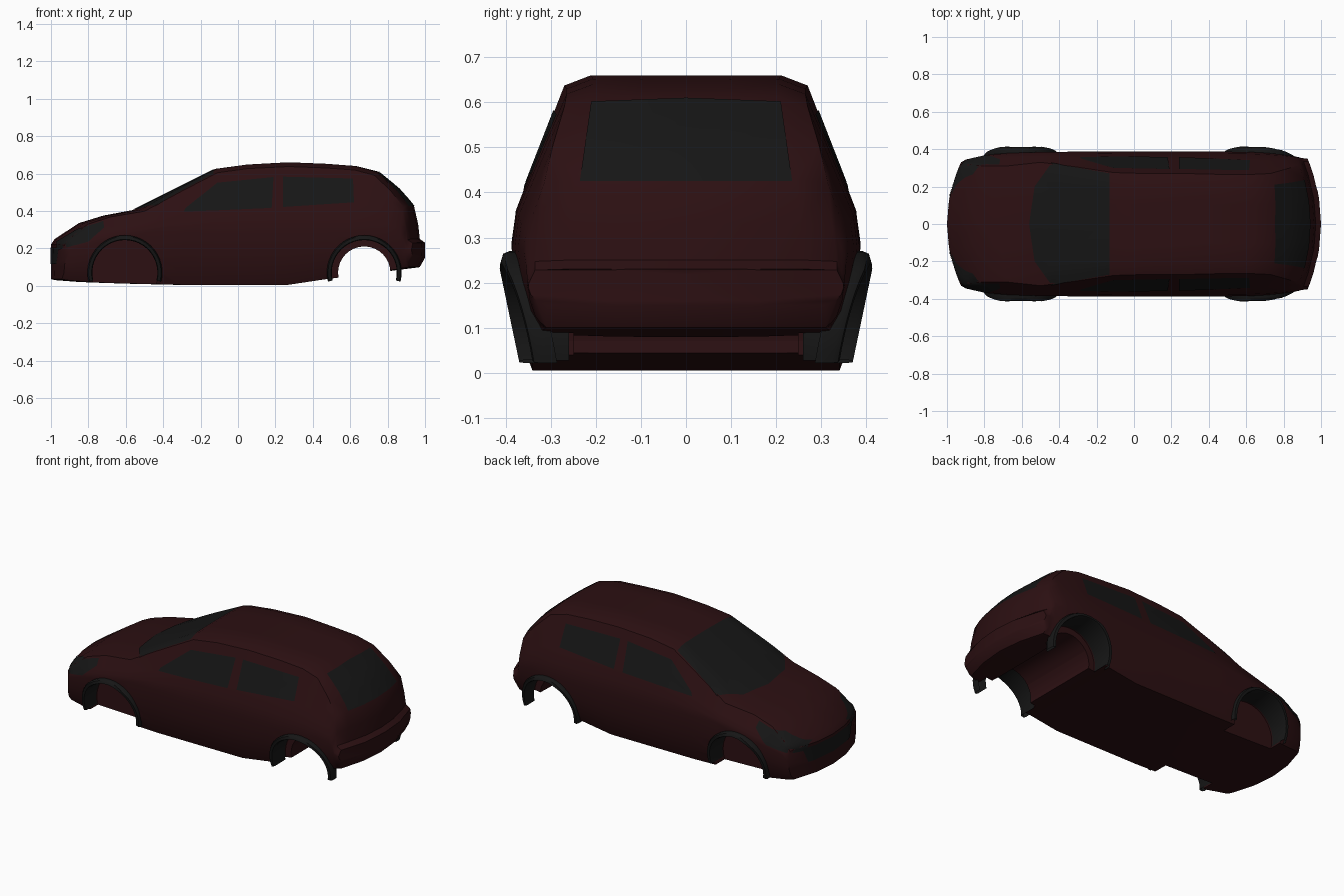
import bpy, bmesh
from math import sin, cos, radians
from mathutils import Vector
from mathutils.bvhtree import BVHTree

if "Cube" in bpy.data.objects:
    bpy.data.objects.remove(bpy.data.objects["Cube"])


def material(name, rgb):
    m = bpy.data.materials.new(name)
    m.diffuse_color = (*rgb, 1)
    m.use_nodes = True
    m.node_tree.nodes["Principled BSDF"].inputs["Base Color"].default_value = m.diffuse_color
    return m


PAINT = material("dark_red_paint", (0.025, 0.005, 0.006))
DARK = material("dark_trim", (0.008, 0.008, 0.008))


def finish(name, bm, mat, angle=40):
    bmesh.ops.remove_doubles(bm, verts=bm.verts, dist=0.0004)
    bmesh.ops.recalc_face_normals(bm, faces=bm.faces)
    me = bpy.data.meshes.new(name)
    bm.to_mesh(me)
    bm.free()
    ob = bpy.data.objects.new(name, me)
    bpy.context.collection.objects.link(ob)
    me.materials.append(mat)
    smooth(ob, angle)
    return ob


def smooth(ob, angle=40):
    bpy.ops.object.select_all(action='DESELECT')
    ob.select_set(True)
    bpy.context.view_layer.objects.active = ob
    bpy.ops.object.shade_smooth_by_angle(angle=radians(angle))


def grid(bm, rows):
    # quads between successive rows of points
    vs = [[bm.verts.new(p) for p in r] for r in rows]
    for a, b in zip(vs, vs[1:]):
        for i in range(len(a) - 1):
            bm.faces.new((a[i], a[i + 1], b[i + 1], b[i]))


# Body cross-sections: x, floor z, top z, shoulder z, half width, roof half width, bow
STATIONS = [
    (-1.00, .035, .22, .15, .33, .32, .10),
    (-.98, .03, .25, .19, .345, .32, .10),
    (-.85, .02, .335, .23, .37, .31, .07),
    (-.72, .015, .375, .26, .38, .31, .06),
    (-.56, .01, .405, .29, .385, .33, .08),
    (-.34, .005, .515, .29, .387, .305, .05),
    (-.12, .005, .625, .28, .387, .275, .02),
    (.05, .005, .648, .28, .387, .27, 0),
    (.27, .005, .66, .28, .387, .27, 0),
    (.47, .035, .652, .28, .387, .265, 0),
    (.63, .055, .64, .28, .385, .265, -.01),
    (.75, .07, .61, .28, .38, .27, -.04),
    (.86, .085, .52, .28, .372, .295, -.07),
    (.94, .095, .43, .27, .36, .315, -.08),
    (.963, .098, .33, .24, .355, .325, -.085),
    (.972, .10, .25, .20, .352, .335, -.085),
    (1.00, .15, .23, .19, .35, .335, -.085),
]


def section(s):
    x, zb, zt, zs, w, wr, bow = s
    h, u = zs - zb, zt - zs
    pts = [(0, zb), (.44 * w, zb), (.88 * w, zb), (.95 * w, zb + .25 * h),
           (.985 * w, zb + .6 * h), (w, zs)]
    pts += [(wr + (w - wr) * k, zs + f * u)
            for k, f in ((.92, .21), (.62, .45), (.29, .71), (0, .94))]
    pts += [(.78 * wr, zt), (.39 * wr, zt), (0, zt)]
    return [(y, z, x, bow) for y, z in pts]


def place(p, side, t=1):
    y, z, x, bow = p
    y *= t
    return (x + bow * (y / .38) ** 2, side * y, z)


bm = bmesh.new()
for side in (1, -1):
    secs = [section(s) for s in STATIONS]
    grid(bm, [[place(p, side) for p in s] for s in secs])
    for s in (secs[0], secs[-1]):
        grid(bm, [[place(p, side, t) for t in (0, .5, 1)] for p in s[2:11]])
body = finish("body", bm, PAINT)

# Surface used to lay the glass and trim on the body
bm = bmesh.new()
bm.from_mesh(body.data)
surface = BVHTree.FromBMesh(bm)
bm.free()


def lerp_line(pts, t):
    f = t * (len(pts) - 1)
    i = min(int(f), len(pts) - 2)
    return Vector(pts[i]).lerp(Vector(pts[i + 1]), f - i)


def panel(name, low, high, axis, sign, n=12, m=6, offset=.003):
    # panel between two 2D edges, projected onto the body along an axis
    bm = bmesh.new()
    rows = []
    for j in range(m + 1):
        row = []
        for i in range(n + 1):
            q = lerp_line(low, i / n).lerp(lerp_line(high, i / n), j / m)
            o = list(q)
            o.insert(axis, 2 * sign)
            d = Vector((0, 0, 0))
            d[axis] = -sign
            hit, normal, _, _ = surface.ray_cast(Vector(o), d)
            if hit is None:
                o[axis] = .3 * sign
                hit, normal, _, _ = surface.find_nearest(Vector(o))
            row.append(hit + normal * offset)
        rows.append(row)
    grid(bm, rows)
    return finish(name, bm, DARK)


# Side glass and headlights
for side, tag in ((1, "left"), (-1, "right")):
    panel("front_side_window_" + tag, [(-.29, .395), (-.11, .402), (.18, .415)],
          [(-.28, .415), (-.11, .55), (.19, .58)], 1, side)
    panel("rear_side_window_" + tag, [(.24, .42), (.62, .445)],
          [(.24, .582), (.615, .572)], 1, side)
    panel("headlight_" + tag, [(-.965, .19), (-.80, .235), (-.715, .31)],
          [(-.97, .235), (-.86, .30), (-.72, .345)], 1, side)

# Windscreen, rear glass and grille
panel("windscreen", [(-.44, -.325), (-.53, -.2), (-.56, 0), (-.53, .2), (-.44, .325)],
      [(-.13, -.27), (-.13, -.14), (-.13, 0), (-.13, .14), (-.13, .27)], 2, 1, 16, 10)
panel("rear_window", [(-.235, .425), (.235, .425)], [(-.21, .60), (0, .608), (.21, .60)], 0, 1)
panel("grille", [(-.2, .115), (.2, .115)], [(-.24, .205), (.24, .205)], 0, -1)


# Wheel wells cut from the body, plus the open underside at the back axle
def cut(x, y, radius, depth):
    bpy.ops.mesh.primitive_cylinder_add(vertices=32, radius=radius, depth=depth,
                                        location=(x, y, .07), rotation=(radians(90), 0, 0))
    tool = bpy.context.object
    tool.hide_render = True
    mod = body.modifiers.new("well", 'BOOLEAN')
    mod.object, mod.operation, mod.solver = tool, 'DIFFERENCE', 'EXACT'
    bpy.context.view_layer.objects.active = body
    bpy.ops.object.modifier_apply(modifier=mod.name)
    bpy.data.objects.remove(tool)


AXLES = (("front", -.605), ("rear", .675))
cut(.675, 0, .14, 1.2)
for _, x in AXLES:
    for side in (1, -1):
        cut(x, side * .4, .178, .3)
smooth(body)

# Wheel arch flares with inner liners
for tag, cx in AXLES:
    for side, lr in ((1, "left"), (-1, "right")):
        bm = bmesh.new()
        rows = []
        for i in range(25):
            a = radians(-14 + 208 * i / 24)
            row = []
            for r, inset in ((.176, None), (.174, .012), (.178, 0), (.194, 0), (.2, .012), (.199, .05)):
                x, z = cx + r * cos(a), .07 + r * sin(a)
                y = .365 + .21 * min(z, .235) - max(0, z - .235) * .3
                y -= .2 * max(0, x - .70) if cx > 0 else .1 * max(0, -.70 - x)
                y = .26 if inset is None else y - inset
                row.append((x, side * y, z))
            rows.append(row)
        grid(bm, rows)
        finish(f"{tag}_wheel_arch_{lr}", bm, DARK, 50)
